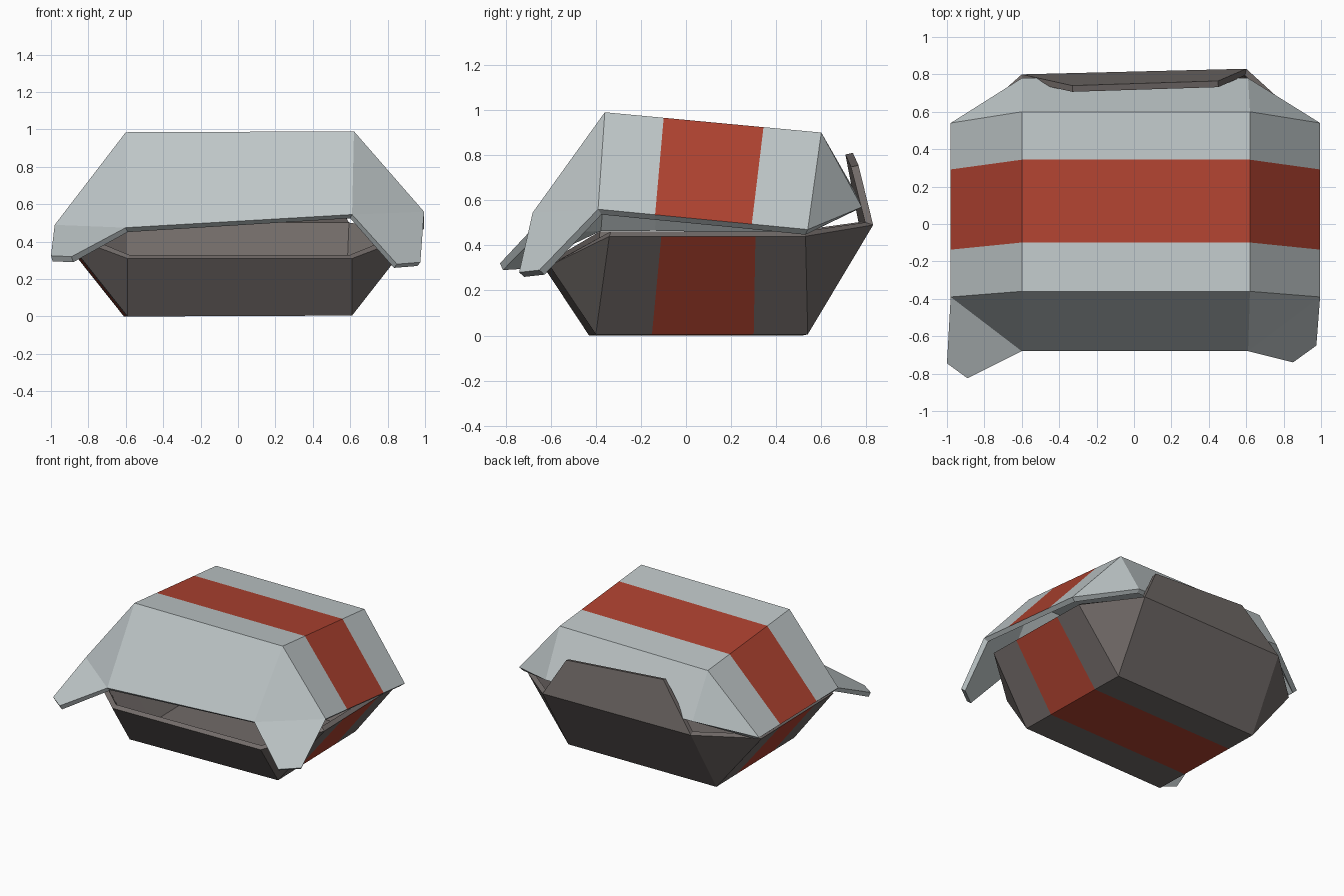
import bpy
import bmesh
from mathutils import Vector

if "Cube" in bpy.data.objects:
    bpy.data.objects.remove(bpy.data.objects["Cube"])


def material(name, color):
    m = bpy.data.materials.new(name)
    m.diffuse_color = (*color, 1)
    m.use_nodes = True
    m.node_tree.nodes["Principled BSDF"].inputs["Base Color"].default_value = m.diffuse_color
    return m


red = material("stripe red", (0.43, 0.055, 0.03))
pale = material("pale grey card", (0.52, 0.57, 0.58))
dark = material("dark brown grey card", (0.165, 0.145, 0.138))


def tray(name, card, columns, front, back, stripe, flaps, outward_z):
    """Folded card tray: columns run front to back (left rim, left floor,
    right floor, right rim); front/back are the rim edges (left, right);
    flaps are extra points hung on a named rim edge."""
    bm = bmesh.new()
    grid = []
    for a, b in columns:
        a, b = Vector(a), Vector(b)
        grid.append([bm.verts.new(a.lerp(b, t)) for t in (0, *stripe, 1)])
    ends = {0: [bm.verts.new(p) for p in front], 3: [bm.verts.new(p) for p in back]}

    def face(verts, slot=1):
        bm.faces.new(verts).material_index = slot

    # floor and side walls, with the stripe in the middle row
    for c in range(3):
        for r in range(3):
            face([grid[c][r], grid[c + 1][r], grid[c + 1][r + 1], grid[c][r + 1]],
                 0 if r == 1 else 1)
    # front and back walls with triangular corners
    for r, (left, right) in ends.items():
        face([left, right, grid[2][r], grid[1][r]])
        face([left, grid[1][r], grid[0][r]])
        face([right, grid[3][r], grid[2][r]])
    # flaps
    edges = {"front left": (grid[0][0], ends[0][0]),
             "front right": (ends[0][1], grid[3][0]),
             "back": (ends[3][1], ends[3][0])}
    for key, pts in flaps.items():
        face([*edges[key], *[bm.verts.new(p) for p in pts]])

    # consistent normals pointing out of the box
    bmesh.ops.recalc_face_normals(bm, faces=bm.faces)
    bm.normal_update()
    bm.faces.ensure_lookup_table()
    if bm.faces[4].normal.z * outward_z < 0:
        bmesh.ops.reverse_faces(bm, faces=bm.faces)

    me = bpy.data.meshes.new(name)
    bm.to_mesh(me)
    bm.free()
    for m in (red, card, card):
        me.materials.append(m)
    ob = bpy.data.objects.new(name, me)
    bpy.context.collection.objects.link(ob)
    # card thickness, plain on the inside and on the cut edges
    s = ob.modifiers.new("card thickness", "SOLIDIFY")
    s.thickness = 0.034
    s.offset = -1
    s.use_even_offset = True
    s.material_offset = 1
    s.material_offset_rim = 1
    return ob


# lower half with the rear closing flap
tray("box_base", dark,
     [((-0.94, -0.39, 0.44), (-0.96, 0.48, 0.44)),
      ((-0.59, -0.43, 0.0), (-0.61, 0.515, 0.0)),
      ((0.61, -0.40, 0.005), (0.59, 0.54, 0.005)),
      ((0.95, -0.34, 0.44), (0.93, 0.53, 0.44))],
     [(-0.59, -0.635, 0.31), (0.61, -0.605, 0.31)],
     [(-0.60, 0.80, 0.49), (0.60, 0.83, 0.49)],
     (0.265, 0.745),
     {"back": [(-0.33, 0.74, 0.81), (0.45, 0.765, 0.755)]},
     -1)

# upper half with two front corner tabs
tray("box_lid", pale,
     [((-0.98, -0.39, 0.49), (-0.98, 0.54, 0.475)),
      ((-0.60, -0.36, 0.985), (-0.60, 0.60, 0.895)),
      ((0.62, -0.36, 0.99), (0.62, 0.60, 0.90)),
      ((0.995, -0.39, 0.56), (0.995, 0.54, 0.47))],
     [(-0.60, -0.68, 0.475), (0.61, -0.68, 0.545)],
     [(-0.60, 0.78, 0.585), (0.61, 0.78, 0.57)],
     (0.272, 0.733),
     {"front left": [(-0.89, -0.825, 0.32), (-1.0, -0.745, 0.325)],
      "front right": [(0.975, -0.65, 0.29), (0.85, -0.74, 0.28)]},
     1)
